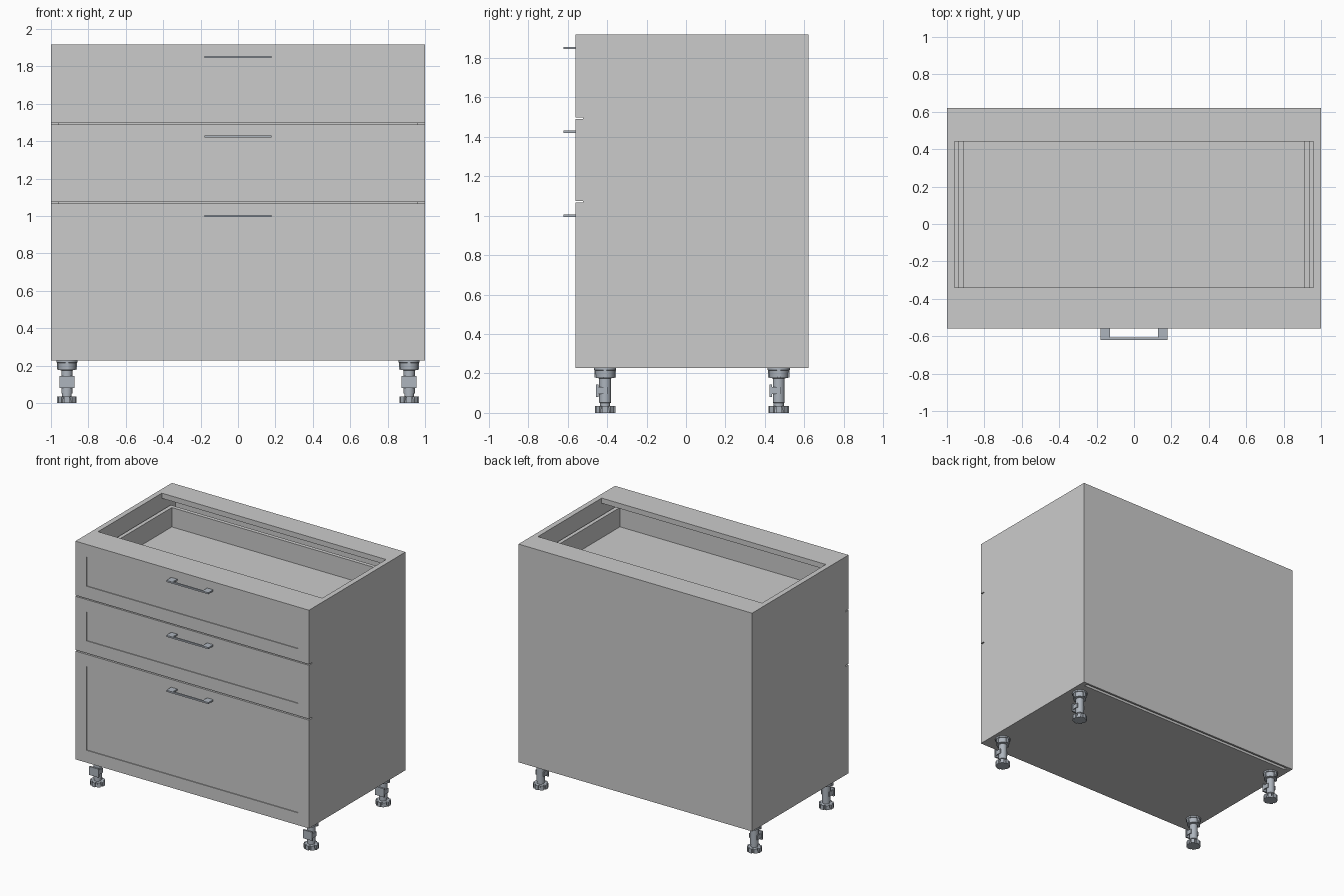
import bpy, bmesh, math
from mathutils import Matrix, Vector

if "Cube" in bpy.data.objects:
    bpy.data.objects.remove(bpy.data.objects["Cube"])

metal = bpy.data.materials.new("brushed_metal")
metal.diffuse_color = (0.42, 0.46, 0.51, 1)
metal.use_nodes = True
metal.node_tree.nodes["Principled BSDF"].inputs["Base Color"].default_value = metal.diffuse_color


def finish(bm, name, mat=None):
    bmesh.ops.recalc_face_normals(bm, faces=bm.faces)
    me = bpy.data.meshes.new(name)
    bm.to_mesh(me)
    bm.free()
    ob = bpy.data.objects.new(name, me)
    bpy.context.collection.objects.link(ob)
    if mat:
        me.materials.append(mat)
    return ob


def add_box(bm, x0, x1, y0, y1, z0, z1):
    m = Matrix.Translation(((x0 + x1) / 2, (y0 + y1) / 2, (z0 + z1) / 2))
    m = m @ Matrix.Diagonal((x1 - x0, y1 - y0, z1 - z0, 1))
    bmesh.ops.create_cube(bm, size=1, matrix=m)


def boxes(name, specs, mat=None):
    bm = bmesh.new()
    for s in specs:
        add_box(bm, *s)
    return finish(bm, name, mat)


def lathe(bm, profile, sides=32):
    """Closed solid of revolution from (radius, z) points."""
    rings = [[bm.verts.new((r * math.cos(2 * math.pi * i / sides),
                            r * math.sin(2 * math.pi * i / sides), z))
              for i in range(sides)] for r, z in profile]
    for a, b in zip(rings, rings[1:]):
        for i in range(sides):
            j = (i + 1) % sides
            bm.faces.new((a[i], a[j], b[j], b[i]))
    bm.faces.new(rings[0][::-1])
    bm.faces.new(rings[-1])


BOTTOM, TOP, FRONT, BACK, T = 0.228, 1.917, -0.56, 0.62, 0.04
INNER = FRONT + 0.038          # back of the drawer fronts

# Carcass panels
for side, name in ((-1, "left_side"), (1, "right_side")):
    xs = sorted((side * (1 - T), side))
    boxes(name, [(*xs, INNER, BACK - 0.015, BOTTOM, TOP)])
boxes("back_panel", [(-1, 1, BACK - 0.015, BACK, BOTTOM, TOP)])
boxes("bottom_panel", [(-1 + T, 1 - T, INNER, 0.58, BOTTOM, BOTTOM + T)])
boxes("front_top_rail", [(-1 + T, 1 - T, INNER, -0.34, TOP - T, TOP)])
boxes("back_top_rail", [(-1 + T, 1 - T, 0.44, BACK - 0.015, TOP - T, TOP)])


# Drawer front with a shallow recessed centre panel
def drawer_front(name, z0, z1):
    bm = bmesh.new()
    add_box(bm, -1, 1, FRONT, INNER, z0, z1)
    bm.normal_update()
    face = min(bm.faces, key=lambda f: f.calc_center_median().y)
    bmesh.ops.inset_individual(bm, faces=[face], thickness=0.135)
    rim = bmesh.ops.inset_individual(bm, faces=[face], thickness=0.0005)
    bmesh.ops.translate(bm, verts=face.verts, vec=(0, 0.006, 0))
    finish(name=name, bm=bm)


# Open drawer box
def drawer_box(name, z0, z1):
    w, t, yb = 0.94, 0.03, 0.52
    boxes(name, [
        (-w, -w + t, INNER, yb, z0, z1),
        (w - t, w, INNER, yb, z0, z1),
        (-w + t, w - t, yb - t, yb, z0, z1),
        (-w + t, w - t, INNER, INNER + t, z0, z1),
        (-w + t, w - t, INNER + t, yb - t, z0 + 0.03, z0 + 0.06)])


# U-shaped pull: thin bar on two flat feet
def handle(name, z):
    bm = bmesh.new()
    pts = [(-0.18, FRONT), (-0.18, -0.62), (0.18, -0.62), (0.18, FRONT),
           (0.128, FRONT), (0.128, -0.607), (-0.128, -0.607), (-0.128, FRONT)]
    f = bm.faces.new([bm.verts.new((x, y, z - 0.006)) for x, y in pts])
    ext = bmesh.ops.extrude_face_region(bm, geom=[f])["geom"]
    bmesh.ops.translate(bm, vec=(0, 0, 0.012),
                        verts=[v for v in ext if isinstance(v, bmesh.types.BMVert)])
    finish(bm, name, metal)


drawers = [("upper", 1.498, TOP, 1.59, 1.80, 1.85),
           ("middle", 1.075, 1.49, 1.165, 1.375, 1.425),
           ("lower", BOTTOM, 1.066, 0.32, 0.95, 1.0)]
for label, z0, z1, b0, b1, hz in drawers:
    drawer_front(label + "_drawer_front", z0, z1)
    drawer_box(label + "_drawer_box", b0, b1)
    handle(label + "_drawer_handle", hz)


# Adjustable leg: foot, threaded column, mounting cup, ribs and plinth clip
def leg(name, x, y):
    bm = bmesh.new()
    lathe(bm, [(0.046, 0), (0.046, 0.008), (0.04, 0.03), (0.04, 0.034), (0.026, 0.035),
               (0.026, 0.05), (0.03, 0.052), (0.03, 0.175), (0.047, 0.178),
               (0.05, 0.215), (0.056, 0.217), (0.056, BOTTOM)])
    # grip teeth around the foot
    for i in range(8):
        before = set(bm.verts)
        add_box(bm, 0.025, 0.052, -0.013, 0.013, 0.0, 0.034)
        new = [v for v in bm.verts if v not in before]
        bmesh.ops.rotate(bm, verts=new, cent=Vector((0, 0, 0)),
                         matrix=Matrix.Rotation(i * math.pi / 4, 3, 'Z'))
    # ribs on the mounting cup
    for i in range(4):
        before = set(bm.verts)
        add_box(bm, 0.03, 0.054, -0.008, 0.008, 0.18, 0.22)
        new = [v for v in bm.verts if v not in before]
        bmesh.ops.rotate(bm, verts=new, cent=Vector((0, 0, 0)),
                         matrix=Matrix.Rotation(i * math.pi / 2, 3, 'Z'))
    # plinth clip: front plate and two jaws hugging the column
    add_box(bm, -0.04, 0.04, -0.046, -0.034, 0.08, 0.145)
    for s in (-1, 1):
        xs = sorted((s * 0.028, s * 0.036))
        add_box(bm, *xs, -0.034, 0.012, 0.095, 0.13)
    ob = finish(bm, name, metal)
    ob.location = (x, y, 0)
    bpy.ops.object.select_all(action='DESELECT')
    ob.select_set(True)
    bpy.context.view_layer.objects.active = ob
    bpy.ops.object.shade_smooth_by_angle(angle=math.radians(30))


for x, side in ((-0.915, "left"), (0.915, "right")):
    for y, end in ((-0.41, "front"), (0.47, "back")):
        leg(f"{end}_{side}_leg", x, y)
